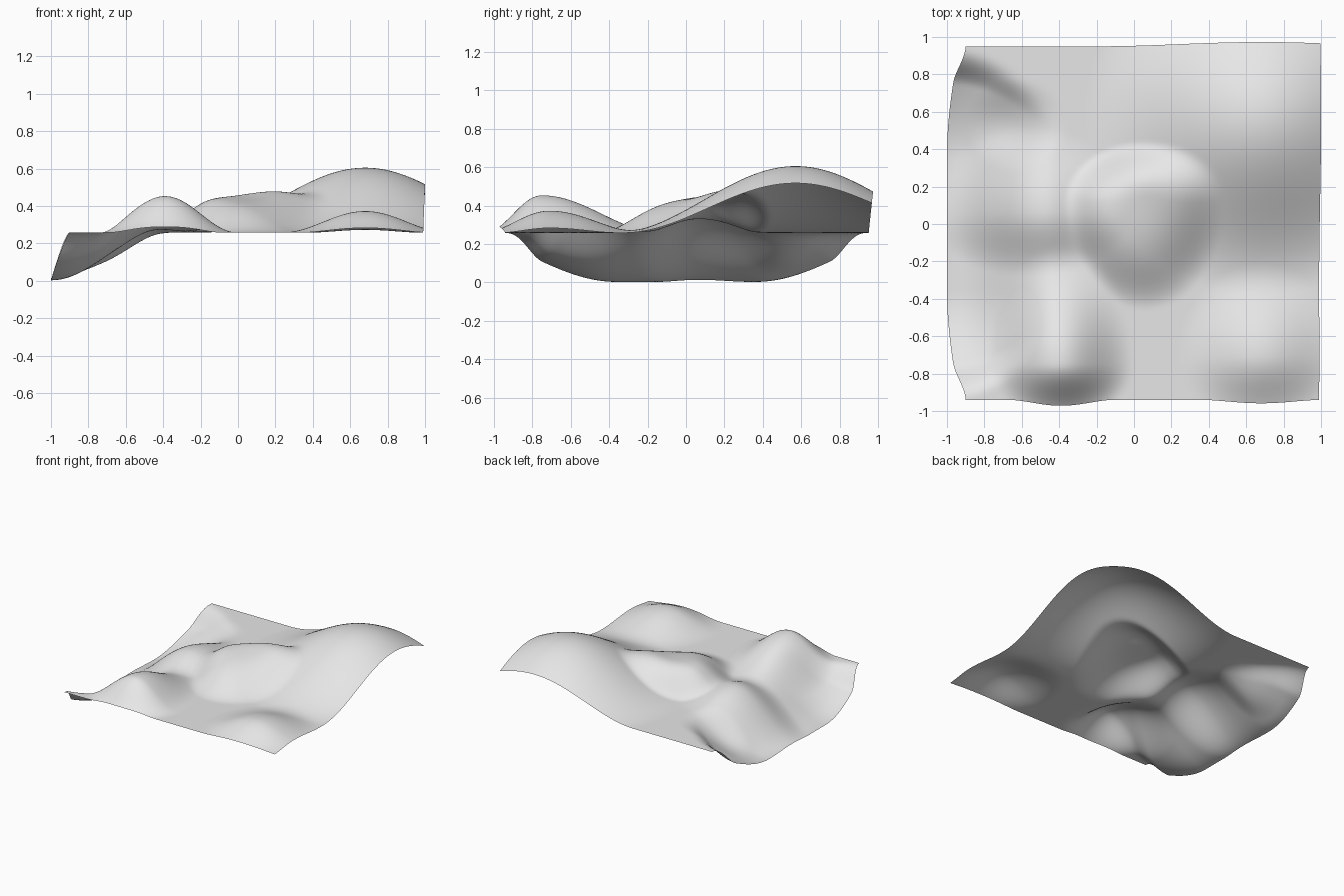
import bpy
import math

cube = bpy.data.objects.get("Cube")
if cube:
    bpy.data.objects.remove(cube)

STEPS = 110
BASE = 0.258


def falloff(q):
    """Soft cosine falloff: 1 at the middle, 0 at q = 1."""
    return 0.5 + 0.5 * math.cos(math.pi * min(abs(q), 1))


def bump(x, y, cx, cy, rx, front, back, power=1):
    """Rounded hill with different reach to the front and back."""
    ry = front if y < cy else back
    return falloff(math.hypot((x - cx) / rx, (y - cy) / ry) ** power)


def sag(x, y):
    """Bowl that hangs down along the right-hand edge, with a curved rim."""
    qy = max(abs(y) - 0.36, 0) / 0.88
    inset = 0.95 - abs(y) - 0.9 * (x + 1) ** 2
    rim = 1 - falloff(max(inset, 0) / 0.2)
    return rim * falloff(math.hypot((x + 1) / 0.59, qy))


def height(x, y):
    # tall back hill and two front hills
    z = BASE
    z += 0.347 * bump(x, y, 0.68, 0.57, 0.95, 0.95, 0.95)
    z += 0.195 * bump(x, y, -0.39, -0.75, 0.39, 0.30, 0.63)
    z += 0.115 * bump(x, y, 0.68, -0.71, 0.45, 0.36, 0.5)
    # lopsided mound in the middle, steep at the back
    z += (0.178 - 0.2 * x) * bump(x, y, 0.06, 0.12, 0.43, 0.58, 0.32, 1.6)
    # ridge running into the bowl, and a pocket behind it
    z += 0.10 * bump(x, y, -0.56, 0.06, 0.56, 0.34, 0.46)
    z -= 0.045 * bump(x, y, -0.63, 0.53, 0.28, 0.25, 0.25)
    return z - 0.255 * sag(x, y)


def lerp(a, b, t):
    return a + (b - a) * t


# sheet with gently bulging edges
verts = []
for j in range(STEPS + 1):
    for i in range(STEPS + 1):
        u, v = i / STEPS, j / STEPS
        y = lerp(-0.95, 0.95, v)
        left = -0.9 - 0.1 * sag(-1, y) ** 0.75
        right = 0.99 + 0.04 * (height(0.99, y) - BASE)
        x = lerp(left, right, u)
        front = -0.94 - 0.65 * max(height(x, -0.95) - BASE, 0)
        back = 0.95 + 0.1 * max(height(x, 0.95) - BASE, 0)
        y = lerp(front, back, v)
        verts.append((x, y, max(height(x, y), 0)))

row = STEPS + 1
faces = [(a, a + 1, a + row + 1, a + row)
         for j in range(STEPS) for a in range(j * row, j * row + STEPS)]

mesh = bpy.data.meshes.new("terrain_sheet")
mesh.from_pydata(verts, [], faces)
mesh.update()
terrain = bpy.data.objects.new("terrain_sheet", mesh)
bpy.context.collection.objects.link(terrain)
for poly in mesh.polygons:
    poly.use_smooth = True

# plain light grey
mat = bpy.data.materials.new("light_grey")
mat.use_nodes = True
grey = (0.8, 0.8, 0.8, 1)
mat.diffuse_color = grey
mat.node_tree.nodes["Principled BSDF"].inputs["Base Color"].default_value = grey
mesh.materials.append(mat)
